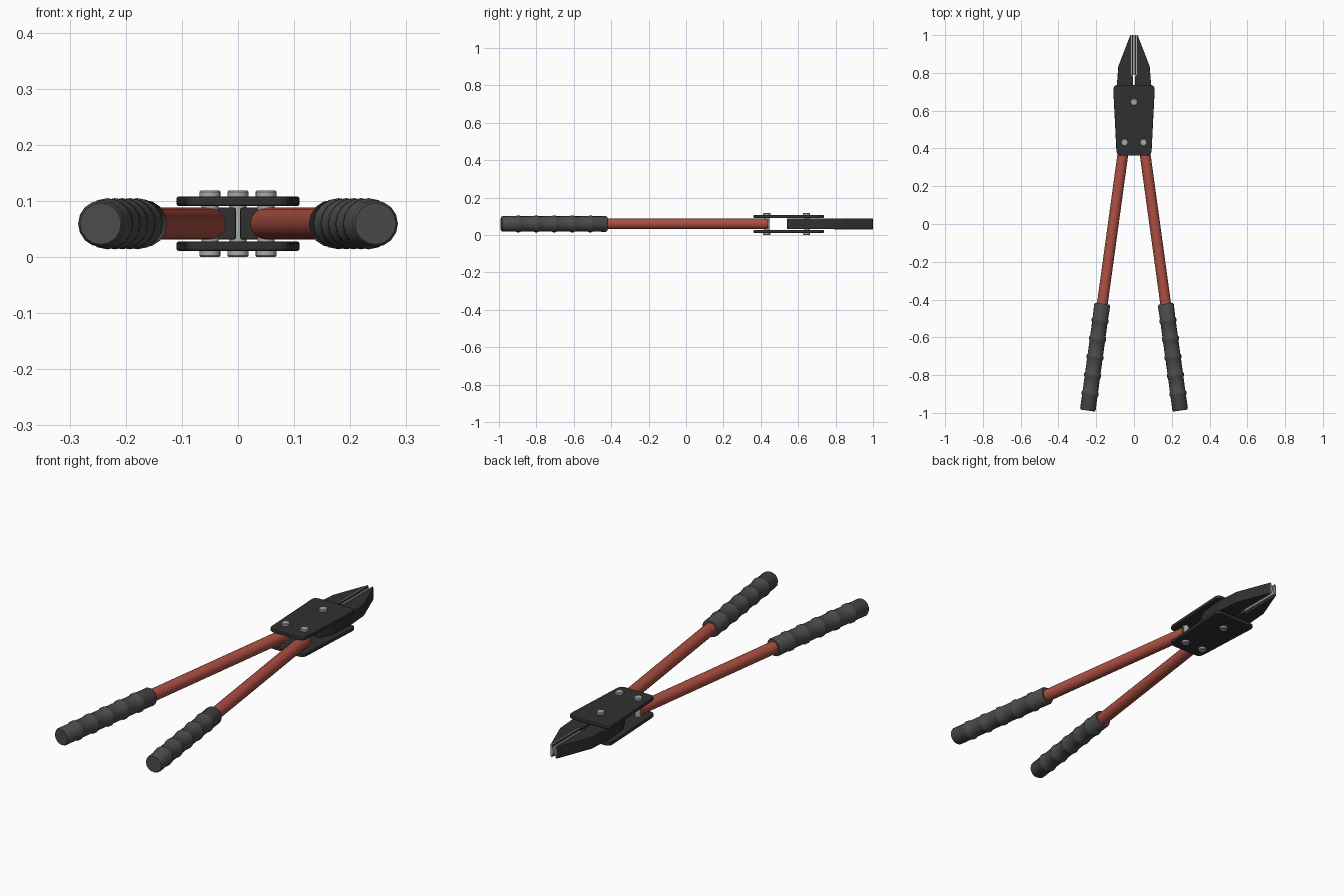
import bpy, bmesh, math
from mathutils import Vector, Matrix

if "Cube" in bpy.data.objects:
    bpy.data.objects.remove(bpy.data.objects["Cube"])

Z = 0.0595  # mid-height of the tool


def mat(name, c):
    m = bpy.data.materials.new(name)
    m.diffuse_color = (*c, 1)
    m.use_nodes = True
    m.node_tree.nodes["Principled BSDF"].inputs["Base Color"].default_value = m.diffuse_color
    return m


RED = mat("red_paint", (0.42, 0.08, 0.055))
RUBBER = mat("rubber", (0.07, 0.07, 0.07))
BLACK = mat("black_steel", (0.03, 0.03, 0.03))
STEEL = mat("bright_steel", (0.4, 0.4, 0.4))


def finish(name, bm, m, smooth=True, bevel=0):
    bmesh.ops.recalc_face_normals(bm, faces=bm.faces)
    me = bpy.data.meshes.new(name)
    bm.to_mesh(me)
    bm.free()
    ob = bpy.data.objects.new(name, me)
    bpy.context.collection.objects.link(ob)
    me.materials.append(m)
    if bevel:
        b = ob.modifiers.new("bevel", 'BEVEL')
        b.width, b.segments, b.limit_method = bevel, 2, 'ANGLE'
    if smooth:
        bpy.ops.object.select_all(action='DESELECT')
        ob.select_set(True)
        bpy.context.view_layer.objects.active = ob
        bpy.ops.object.shade_smooth_by_angle(angle=math.radians(35))
    return ob


def lathe(name, profile, start, direction, n, m, smooth=True):
    """Revolve (distance, radius) pairs around an axis, capped at both ends."""
    bm = bmesh.new()
    M = Matrix.Translation(start) @ Vector(direction).to_track_quat('Z', 'Y').to_matrix().to_4x4()
    rings = [[bm.verts.new(M @ Vector((r * math.cos(2 * math.pi * i / n), r * math.sin(2 * math.pi * i / n), d)))
              for i in range(n)] for d, r in profile]
    for a, b in zip(rings, rings[1:]):
        for i in range(n):
            j = (i + 1) % n
            bm.faces.new((a[i], a[j], b[j], b[i]))
    bm.faces.new(rings[0])
    bm.faces.new(rings[-1])
    return finish(name, bm, m, smooth)


def prism(name, pts, z0, z1, m, bevel=0, smooth=False):
    bm = bmesh.new()
    f = bm.faces.new([bm.verts.new((x, y, z0)) for x, y in pts])
    g = bmesh.ops.extrude_face_region(bm, geom=[f])
    bmesh.ops.translate(bm, vec=(0, 0, z1 - z0), verts=[v for v in g['geom'] if isinstance(v, bmesh.types.BMVert)])
    return finish(name, bm, m, smooth, bevel)


def rounded(pts, r, n=4):
    """Round each corner of a convex outline."""
    out = []
    for i, p in enumerate(pts):
        p = Vector(p)
        a = p + (Vector(pts[i - 1]) - p).normalized() * r
        b = p + (Vector(pts[(i + 1) % len(pts)]) - p).normalized() * r
        for k in range(n + 1):
            t = k / n
            out.append(tuple(a * (1 - t) ** 2 + p * 2 * t * (1 - t) + b * t * t))
    return out


# Side plates
plate = rounded([(-0.092, 0.362), (0.092, 0.362), (0.111, 0.737), (-0.111, 0.737)], 0.028)
prism("lower_plate", plate, 0.011, 0.028, BLACK, 0.004)
prism("upper_plate", plate, 0.091, 0.108, BLACK, 0.004)

# Pivot bolts with chamfered heads
bolt = [(0, 0.016), (0.003, 0.019), (0.012, 0.019), (0.012, 0.015),
        (0.107, 0.015), (0.107, 0.019), (0.116, 0.019), (0.119, 0.016)]
for name, x, y in (("jaw_bolt", 0, 0.645), ("left_handle_bolt", -0.05, 0.432), ("right_handle_bolt", 0.05, 0.432)):
    lathe(name, bolt, (x, y, 0), (0, 0, 1), 16, STEEL)

for side, s in (("left", -1), ("right", 1)):
    # Handle tube
    d = Vector((s * 0.137, -1, 0)).normalized()
    top = Vector((s * 0.05, 0.435, Z))
    lathe(side + "_handle", [(0, 0.0285), (0.95, 0.0285)], top, d, 16, RED)

    # Ribbed rubber grip
    prof = [(0, 0.038), (0.008, 0.0425)]
    for i in range(5):
        c = 0.09 + i * 0.0975
        prof += [(c - 0.014, 0.041), (c - 0.005, 0.0455), (c + 0.005, 0.0455), (c + 0.014, 0.041)]
    prof += [(0.563, 0.0415), (0.571, 0.037)]
    lathe(side + "_grip", prof, top + d * 0.865, d, 16, RUBBER)

    # Jaw and its cutting edge
    jaw = [(s * x, y) for x, y in ((0.004, 0.54), (0.055, 0.54), (0.083, 0.6), (0.092, 0.72), (0.083, 0.835),
                                   (0.02, 0.998), (0.008, 1.0), (0.008, 0.79), (0.004, 0.76))]
    prism(side + "_jaw", jaw, 0.031, 0.088, BLACK, 0.003)
    bm = bmesh.new()
    edge = [(0.015, 0.0295), (0.011, 0.0295), (0.002, Z), (0.011, 0.0895), (0.015, 0.0895)]
    a, b = ([bm.verts.new((s * x, y, z)) for x, z in edge] for y in (0.79, 1.0))
    for i in range(5):
        bm.faces.new((a[i], a[i - 1], b[i - 1], b[i]))
    bm.faces.new(a)
    bm.faces.new(b)
    finish(side + "_cutting_edge", bm, STEEL, False)
